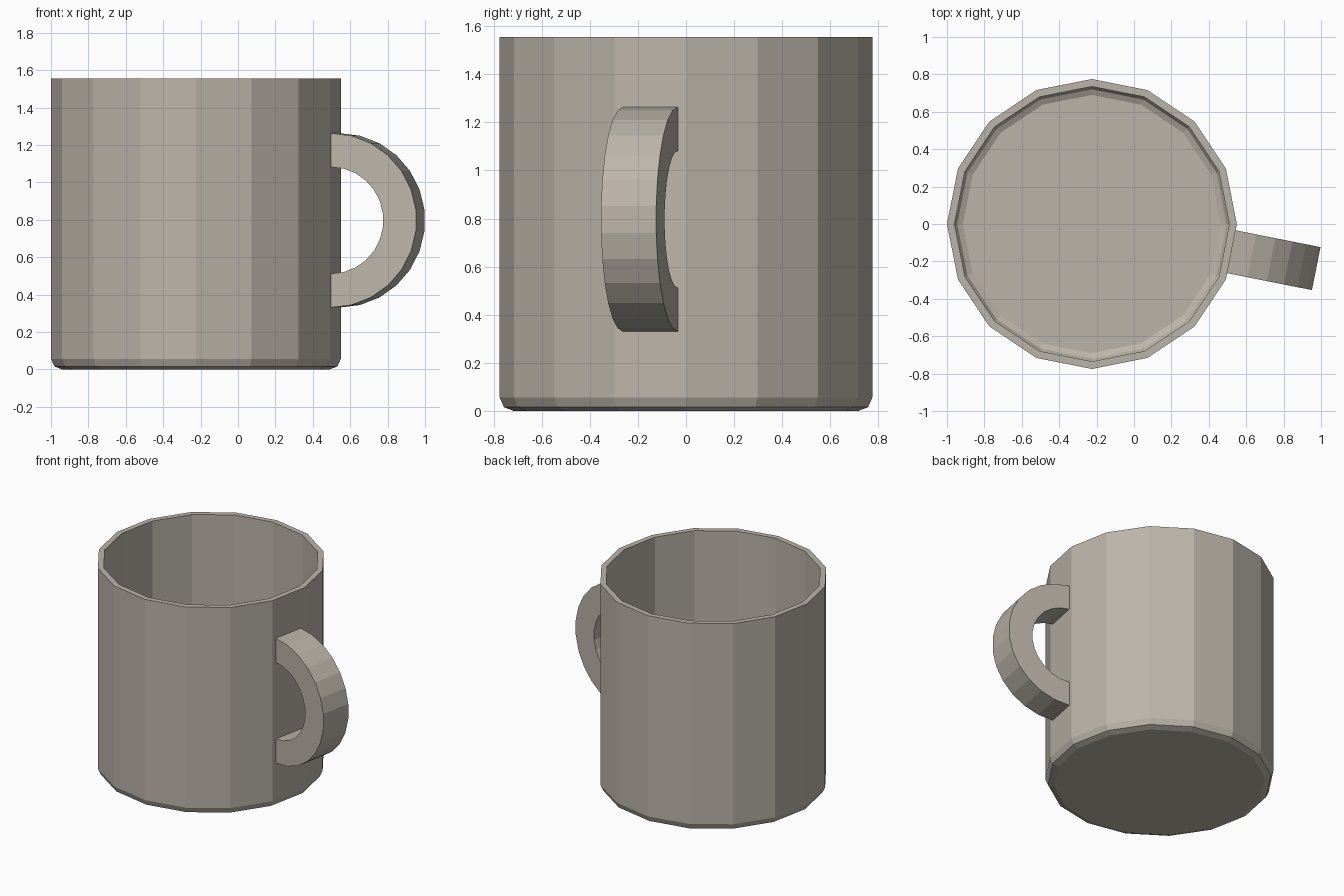
import bpy, bmesh, math
from mathutils import Matrix

if "Cube" in bpy.data.objects:
    bpy.data.objects.remove(bpy.data.objects["Cube"])

SIDES = 16
CX = -0.225          # cup axis position
R = 0.775            # cup outer radius
STEPS = 13           # segments along the handle arc

mat = bpy.data.materials.new("warm grey ceramic")
mat.diffuse_color = (0.50, 0.46, 0.40, 1)
mat.use_nodes = True
mat.node_tree.nodes["Principled BSDF"].inputs["Base Color"].default_value = mat.diffuse_color


def finish(bm, name):
    bmesh.ops.recalc_face_normals(bm, faces=bm.faces)
    me = bpy.data.meshes.new(name)
    bm.to_mesh(me)
    bm.free()
    me.materials.append(mat)
    ob = bpy.data.objects.new(name, me)
    bpy.context.collection.objects.link(ob)
    return ob


# cup body: one closed profile turned around the axis, outside then inside
profile = [(0.715, 0), (0.757, 0.016), (R, 0.057), (R, 1.555),
           (0.735, 1.555), (0.735, 0.08), (0.72, 0.055), (0.69, 0.04)]
bm = bmesh.new()
rings = []
for r, z in profile:
    rings.append([bm.verts.new((r * math.cos(2 * math.pi * i / SIDES),
                                r * math.sin(2 * math.pi * i / SIDES), z))
                  for i in range(SIDES)])
for a, b in zip(rings, rings[1:]):
    for i in range(SIDES):
        j = (i + 1) % SIDES
        bm.faces.new((a[i], a[j], b[j], b[i]))
bm.faces.new(rings[0])
bm.faces.new(rings[-1])
cup = finish(bm, "cup_body")
cup.location.x = CX

# handle: half ring with a rectangular section, standing on one flat side
apothem = R * math.cos(math.pi / SIDES)
half_w = 0.117
bm = bmesh.new()
sections = []
for k in range(STEPS + 1):
    t = math.pi * (k / STEPS - 0.5)
    sections.append([bm.verts.new((apothem + r * math.cos(t), y, 0.797 + r * math.sin(t)))
                     for r, y in ((0.285, -half_w), (0.466, -half_w),
                                  (0.466, half_w), (0.285, half_w))])
for a, b in zip(sections, sections[1:]):
    for i in range(4):
        j = (i + 1) % 4
        bm.faces.new((a[i], a[j], b[j], b[i]))
bm.faces.new(sections[0])
bm.faces.new(sections[-1])
bm.transform(Matrix.Rotation(-math.pi / SIDES, 4, 'Z'))
handle = finish(bm, "handle")
handle.location.x = CX
